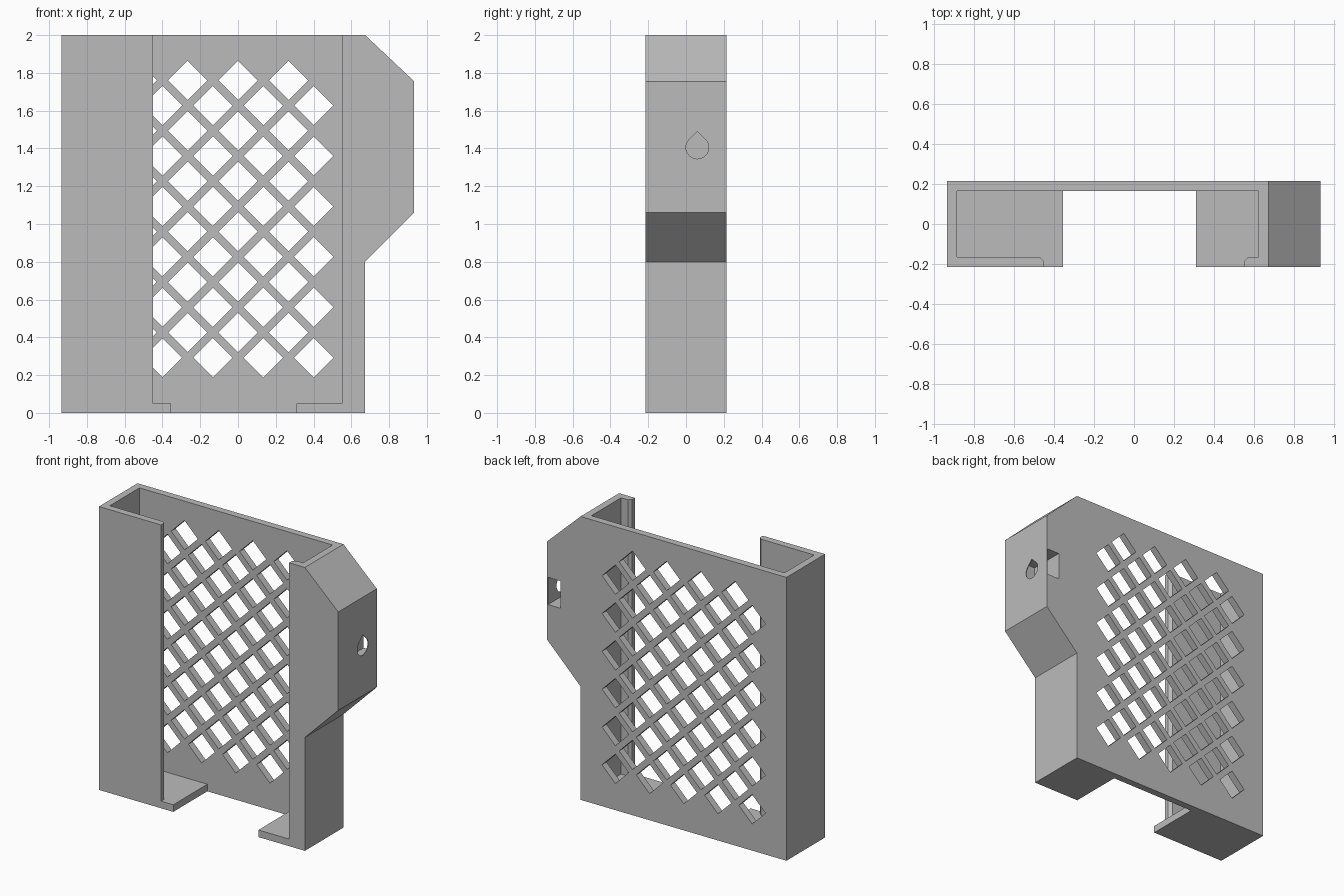
import bpy, bmesh, math
from mathutils import Vector

cube = bpy.data.objects.get("Cube")
if cube:
    bpy.data.objects.remove(cube, do_unlink=True)

grey = bpy.data.materials.new("plain_grey")
grey.use_nodes = True
grey.diffuse_color = (0.5, 0.5, 0.5, 1)
grey.node_tree.nodes["Principled BSDF"].inputs["Base Color"].default_value = (0.5, 0.5, 0.5, 1)


def place(axis, a, b, h):
    """Put a flat point (a, b) at height h along the given axis."""
    return {"x": Vector((h, a, b)), "y": Vector((a, h, b)), "z": Vector((a, b, h))}[axis]


def prisms(name, outlines, axis, lo, hi):
    """One object holding an extruded solid for each outline."""
    bm = bmesh.new()
    for outline in outlines:
        face = bm.faces.new([bm.verts.new(place(axis, a, b, lo)) for a, b in outline])
        new = bmesh.ops.extrude_face_region(bm, geom=[face])["geom"]
        verts = [v for v in new if isinstance(v, bmesh.types.BMVert)]
        bmesh.ops.translate(bm, verts=verts, vec=place(axis, 0, 0, hi - lo))
    bmesh.ops.recalc_face_normals(bm, faces=bm.faces)
    mesh = bpy.data.meshes.new(name)
    bm.to_mesh(mesh)
    bm.free()
    mesh.materials.append(grey)
    obj = bpy.data.objects.new(name, mesh)
    bpy.context.scene.collection.objects.link(obj)
    return obj


def rect(a0, a1, b0, b1):
    return [(a0, b0), (a1, b0), (a1, b1), (a0, b1)]


def cut(target, cutter):
    """Subtract the cutter and discard it."""
    mod = target.modifiers.new(cutter.name, "BOOLEAN")
    mod.operation, mod.solver, mod.object = "DIFFERENCE", "EXACT", cutter
    bpy.context.view_layer.update()
    graph = bpy.context.evaluated_depsgraph_get()
    mesh = bpy.data.meshes.new_from_object(target.evaluated_get(graph))
    target.modifiers.clear()
    target.data = mesh
    bpy.data.objects.remove(cutter, do_unlink=True)


LEFT, RIGHT, TIP = -0.935, 0.673, 0.933
DEPTH, WALL = 0.215, 0.05
INNER = DEPTH - WALL

# Solid holder with the mounting bulge on one side
holder = prisms("holder_body", [[
    (LEFT, 0), (RIGHT, 0), (RIGHT, 0.8), (TIP, 1.06),
    (TIP, 1.755), (RIGHT, 2), (LEFT, 2)]], "y", -DEPTH, DEPTH)

# Cavity, open at the top and through a chamfered front mouth
m0, m1, c = -0.45, 0.55, 0.02
cut(holder, prisms("cavity_cutter", [[
    (LEFT + WALL, INNER), (RIGHT - WALL, INNER), (RIGHT - WALL, -INNER),
    (m1 + c, -INNER), (m1, -INNER - c), (m1, -0.4),
    (m0, -0.4), (m0, -INNER - c), (m0 - c, -INNER), (LEFT + WALL, -INNER)]],
    "z", WALL, 2.2))

# Gap between the two floor ledges
cut(holder, prisms("floor_gap_cutter", [rect(-0.355, 0.31, -0.4, INNER)], "z", -0.1, 0.1))

# Diamond lattice: two interleaved grids through the back panel
pitch, r = 0.267, 0.104
diamonds = []
for x0, z0, columns in ((0.401, 0.292, 5), (0.2675, 0.4255, 4)):
    for i in range(columns):
        for j in range(6):
            x, z = x0 - i * pitch, z0 + j * pitch
            diamonds.append([(x - r, z), (x, z - r), (x + r, z), (x, z + r)])
cut(holder, prisms("lattice_cutter", diamonds, "y", 0.1, 0.3))

# Pocket in the bulge, open to the back
cut(holder, prisms("pocket_cutter", [rect(0.83, 0.927, 1.31, 1.502)], "y", -0.035, 0.3))

# Teardrop bore from the side into the pocket
hy, hz, hr = 0.06, 1.405, 0.06
drop = [(hy, hz + hr * math.sqrt(2))]
for k in range(25):
    t = math.radians(135 + k * 270 / 24)
    drop.append((hy + hr * math.cos(t), hz + hr * math.sin(t)))
cut(holder, prisms("teardrop_cutter", [drop], "x", 0.88, 1.1))

# Single flat grey finish
holder.data.materials.clear()
holder.data.materials.append(grey)
for poly in holder.data.polygons:
    poly.material_index = 0
    poly.use_smooth = False
